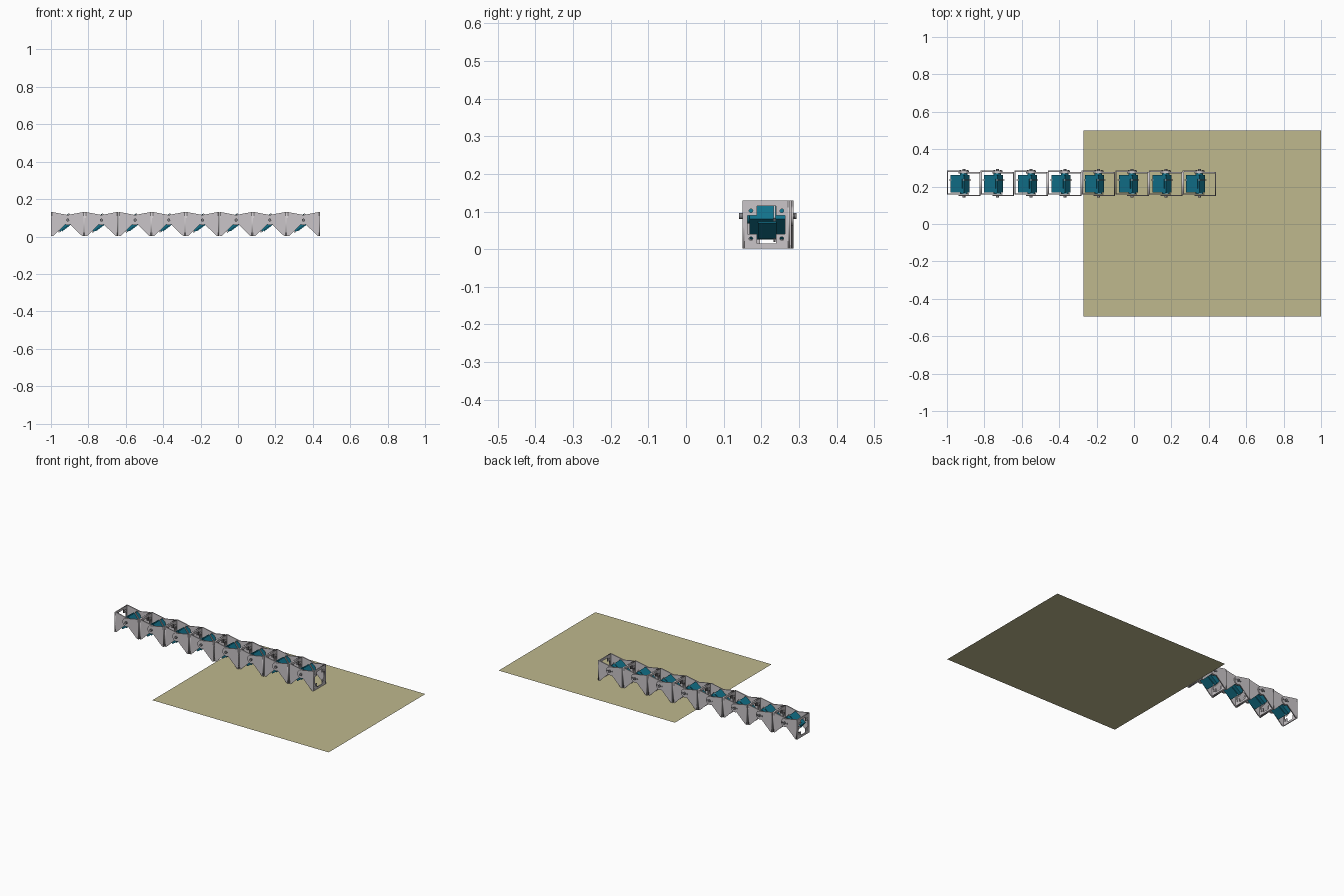
import bpy, math
from mathutils import Matrix, Vector

if "Cube" in bpy.data.objects:
    bpy.data.objects.remove(bpy.data.objects["Cube"])


def material(name, rgb):
    m = bpy.data.materials.new(name)
    m.use_nodes = True
    m.diffuse_color = (*rgb, 1)
    m.node_tree.nodes["Principled BSDF"].inputs["Base Color"].default_value = (*rgb, 1)
    return m


METAL = material("pale metal", (0.59, 0.56, 0.58))
TEAL = material("servo teal", (0.006, 0.17, 0.26))
SCREW = material("screw grey", (0.22, 0.22, 0.24))
SAND = material("sand floor", (0.52, 0.48, 0.27))

PITCH, HEIGHT, THICK = 0.18, 0.13, 0.006
AXIS_Z, MID_Y = 0.088, 0.218
TILT = math.radians(-37)

# local x, y, z of a flat part -> model axes
ACROSS = Matrix(((0, 0, 1), (1, 0, 0), (0, 1, 0))).to_4x4()
ALONG = Matrix(((1, 0, 0), (0, 0, -1), (0, 1, 0))).to_4x4()


def finish(obj, mat):
    obj.data.materials.clear()
    obj.data.materials.append(mat)
    return obj


def flat_part(name, loops, thick, matrix, mat):
    """Filled sheet: first loop is the outline, the others are holes."""
    curve = bpy.data.curves.new(name, "CURVE")
    curve.dimensions, curve.fill_mode, curve.extrude = "2D", "BOTH", thick / 2
    for loop in loops:
        s = curve.splines.new("POLY")
        s.points.add(len(loop) - 1)
        for p, (u, v) in zip(s.points, loop):
            p.co = (u, v, 0, 1)
        s.use_cyclic_u = True
    temp = bpy.data.objects.new(name + "_outline", curve)
    bpy.context.collection.objects.link(temp)
    graph = bpy.context.evaluated_depsgraph_get()
    mesh = bpy.data.meshes.new_from_object(temp.evaluated_get(graph))
    bpy.data.objects.remove(temp)
    obj = bpy.data.objects.new(name, mesh)
    bpy.context.collection.objects.link(obj)
    obj.matrix_world = matrix
    return finish(obj, mat)


def ring(u, v, r, n=12, start=0, sweep=2 * math.pi):
    return [(u + r * math.cos(start + sweep * i / n), v + r * math.sin(start + sweep * i / n))
            for i in range(n)]


def box(name, size, center, mat, tilt=0.0, pivot=None):
    bpy.ops.mesh.primitive_cube_add(size=1)
    obj = bpy.context.object
    obj.name = name
    turn = Matrix.Rotation(tilt, 4, "Y")
    obj.matrix_world = (Matrix.Translation(pivot or Vector()) @ turn
                        @ Matrix.Translation(center) @ Matrix.Diagonal((*size, 1)))
    return finish(obj, mat)


def pin(name, x, z, y0, y1, r, mat):
    bpy.ops.mesh.primitive_cylinder_add(vertices=20, radius=r, depth=y1 - y0,
                                        location=(x, (y0 + y1) / 2, z),
                                        rotation=(math.pi / 2, 0, 0))
    obj = bpy.context.object
    obj.name = name
    bpy.ops.object.shade_smooth_by_angle()
    return finish(obj, mat)


def bracket(name, plate_x, toward, y0, y1):
    """U bracket: cross plate plus two tapering arms that reach the joint."""
    yc, w = (y0 + y1) / 2, (y1 - y0) / 2
    outline = [(-w, 0.002), (w, 0.002), (w, HEIGHT), (-w, HEIGHT)]
    a, b = 0.05, 0.025
    cross = [(-a, -b), (-b, -b), (-b, -a), (b, -a), (b, -b), (a, -b),
             (a, b), (b, b), (b, a), (-b, a), (-b, b), (-a, b)]
    cross = [(u, v + HEIGHT / 2) for u, v in cross]
    holes = [ring(u, HEIGHT / 2 + v, 0.005) for u in (-0.041, 0.041) for v in (-0.037, 0.037)]
    flat_part(name + "_plate", [outline, cross] + holes, THICK,
              Matrix.Translation((plate_x + toward * THICK / 2, yc, 0)) @ ACROSS, METAL)
    # arm drawn from the plate at u = 0 to a rounded end at the joint
    reach = PITCH / 2
    tip = ring(reach, AXIS_Z, 0.027, 12, -2.1, 4.0)
    arm = [(0, HEIGHT), (0, 0.002), (0.012, 0.002)] + tip + [(0.012, HEIGHT)]
    arm = [(u * toward, v) for u, v in arm]
    hole = ring(reach * toward, AXIS_Z, 0.004)
    for side, y in (("front", y0 + THICK / 2), ("back", y1 - THICK / 2)):
        flat_part(f"{name}_{side}_arm", [arm, hole], THICK,
                  Matrix.Translation((plate_x, y, 0)) @ ALONG, METAL)


def servo(name, x):
    """Tilted motor hanging from its output shaft, with mounting flange and horns."""
    pivot = Vector((x, MID_Y - 0.002, AXIS_Z))
    body = box(name + "_body", (0.09, 0.094, 0.05), Vector((-0.025, 0, 0)), TEAL, TILT, pivot)
    bevel = body.modifiers.new("edge", "BEVEL")
    bevel.width, bevel.segments = 0.05, 1
    bevel.width = 0.004
    box(name + "_flange", (0.106, 0.005, 0.052), Vector((-0.026, 0.019, 0)), METAL, TILT, pivot)
    box(name + "_end_cap", (0.07, 0.05, 0.06), Vector((-0.025, 0, 0)), TEAL, TILT, pivot)
    pin(name + "_front_horn", x, AXIS_Z, 0.164, 0.172, 0.02, TEAL)
    pin(name + "_back_horn", x, AXIS_Z, 0.26, 0.269, 0.02, TEAL)
    pin(name + "_front_screw", x, AXIS_Z, 0.141, 0.152, 0.008, SCREW)
    pin(name + "_back_screw", x, AXIS_Z, 0.28, 0.294, 0.008, SCREW)
    for dx in (-0.018, 0.018):
        pin(name + "_horn_bolt", x + dx, AXIS_Z, 0.28, 0.289, 0.004, SCREW)


# chain of hinged modules
for k in range(8):
    left = -1.0 + k * PITCH
    bracket(f"module_{k + 1}_rear_bracket", left, 1, 0.157, 0.285)
    bracket(f"module_{k + 1}_lead_bracket", left + PITCH - 0.001, -1, 0.15, 0.277)
    servo(f"module_{k + 1}_servo", left + PITCH / 2)

# floor sheet
bpy.ops.mesh.primitive_plane_add(size=1, location=(0.365, 0.0025, 0))
floor = bpy.context.object
floor.name = "floor_sheet"
floor.scale = (1.27, 0.995, 1)
finish(floor, SAND)
